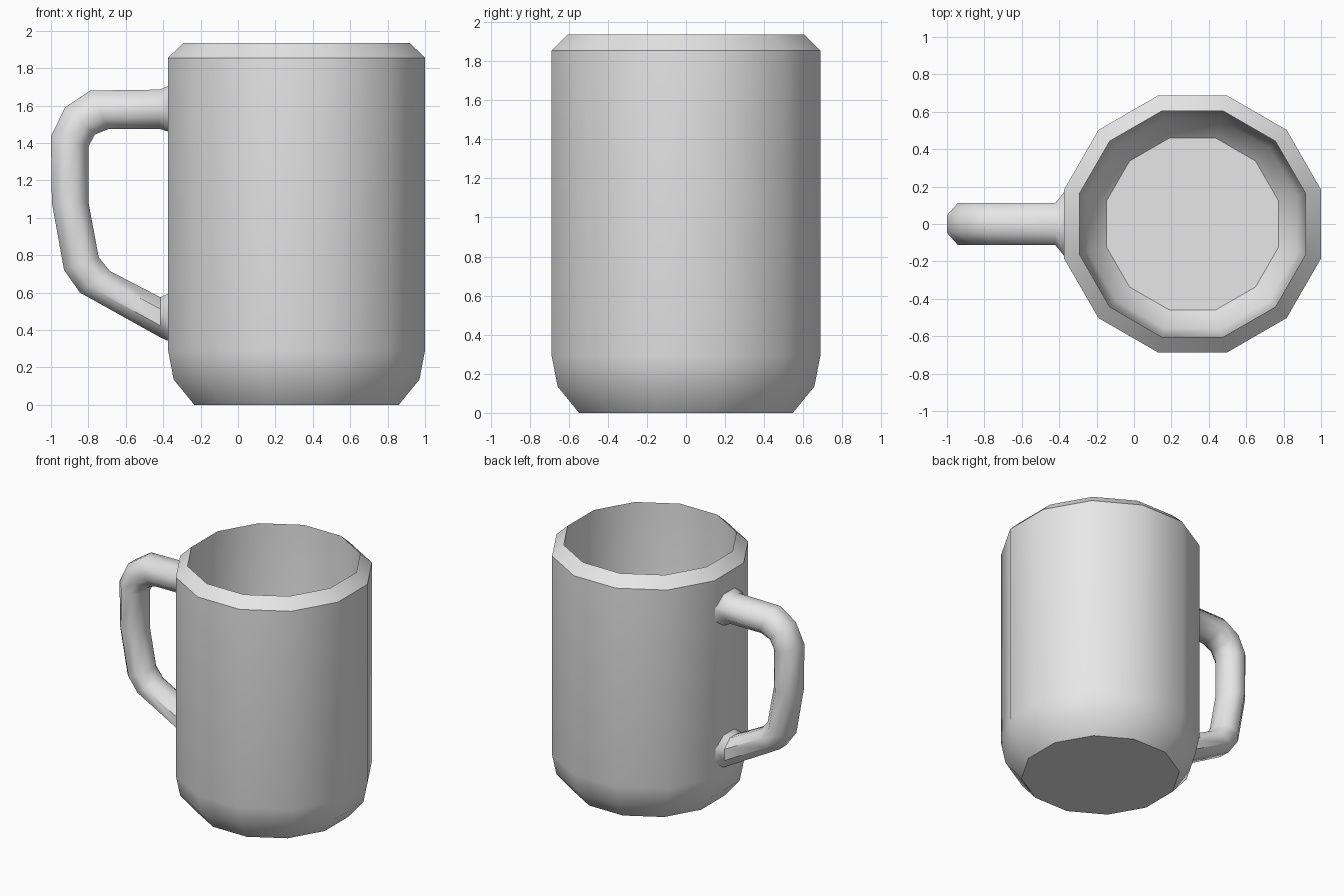
import bpy, bmesh, math
from mathutils import Vector

cube = bpy.data.objects.get("Cube")
if cube:
    bpy.data.objects.remove(cube, do_unlink=True)

CX = 0.313      # axis of the cup
SIDES = 12

grey = bpy.data.materials.new("light_grey")
grey.use_nodes = True
grey.diffuse_color = (0.8, 0.8, 0.8, 1)
grey.node_tree.nodes["Principled BSDF"].inputs["Base Color"].default_value = (0.8, 0.8, 0.8, 1)


def loft(name, rings, cap_ends, angle):
    """Bridge successive rings of points into one smooth-shaded object."""
    bm = bmesh.new()
    loops = [[bm.verts.new(p) for p in ring] for ring in rings]
    n = len(loops[0])
    for a, b in zip(loops, loops[1:]):
        for i in range(n):
            j = (i + 1) % n
            bm.faces.new((a[i], a[j], b[j], b[i]))
    if cap_ends:
        bm.faces.new(loops[0][::-1])
        bm.faces.new(loops[-1])
    bm.normal_update()
    mesh = bpy.data.meshes.new(name)
    bm.to_mesh(mesh)
    bm.free()
    mesh.materials.append(grey)
    obj = bpy.data.objects.new(name, mesh)
    bpy.context.collection.objects.link(obj)
    bpy.ops.object.select_all(action="DESELECT")
    obj.select_set(True)
    bpy.context.view_layer.objects.active = obj
    bpy.ops.object.shade_smooth_by_angle(angle=math.radians(angle))
    return obj


def cup_ring(apothem, z):
    r = apothem / math.cos(math.pi / SIDES)
    turns = [(i + 0.5) * math.tau / SIDES for i in range(SIDES)]
    return [Vector((CX + r * math.cos(t), r * math.sin(t), z)) for t in turns]


# Cup: outside from base to rim, then down the inside to the floor
profile = [(0.547, 0), (0.657, 0.135), (0.687, 0.29), (0.687, 1.855), (0.605, 1.935),
           (0.59, 0.33), (0.56, 0.2), (0.46, 0.1)]
loft("cup", [cup_ring(a, z) for a, z in profile], True, 36)


def handle_ring(outer, inner, half_width):
    """Octagon spanning an outer and an inner point of the handle outline."""
    o, i = Vector((outer[0], 0, outer[1])), Vector((inner[0], 0, inner[1]))
    mid, half = (o + i) / 2, (o - i) / 2
    r = 1 / math.cos(math.pi / 8)
    turns = [(k + 0.5) * math.tau / 8 for k in range(8)]
    return [mid + half * r * math.cos(t) + Vector((0, half_width * r * math.sin(t), 0))
            for t in turns]


# Handle: outer point, inner point, half width; flared where it meets the cup
outline = [
    ((-0.37, 1.705), (-0.37, 1.46), 0.175),
    ((-0.42, 1.685), (-0.42, 1.475), 0.113),
    ((-0.79, 1.68), (-0.69, 1.475), 0.113),
    ((-0.925, 1.59), (-0.765, 1.445), 0.113),
    ((-1.0, 1.435), (-0.8, 1.38), 0.113),
    ((-0.995, 1.08), (-0.8, 1.085), 0.113),
    ((-0.93, 0.72), (-0.745, 0.79), 0.113),
    ((-0.845, 0.60), (-0.685, 0.715), 0.113),
    ((-0.415, 0.36), (-0.415, 0.575), 0.113),
    ((-0.37, 0.34), (-0.37, 0.595), 0.175),
]
handle = loft("handle", [handle_ring(*row) for row in outline], False, 50)

# Make the handle faces point outward
bm = bmesh.new()
bm.from_mesh(handle.data)
bmesh.ops.recalc_face_normals(bm, faces=bm.faces)
bm.to_mesh(handle.data)
bm.free()
